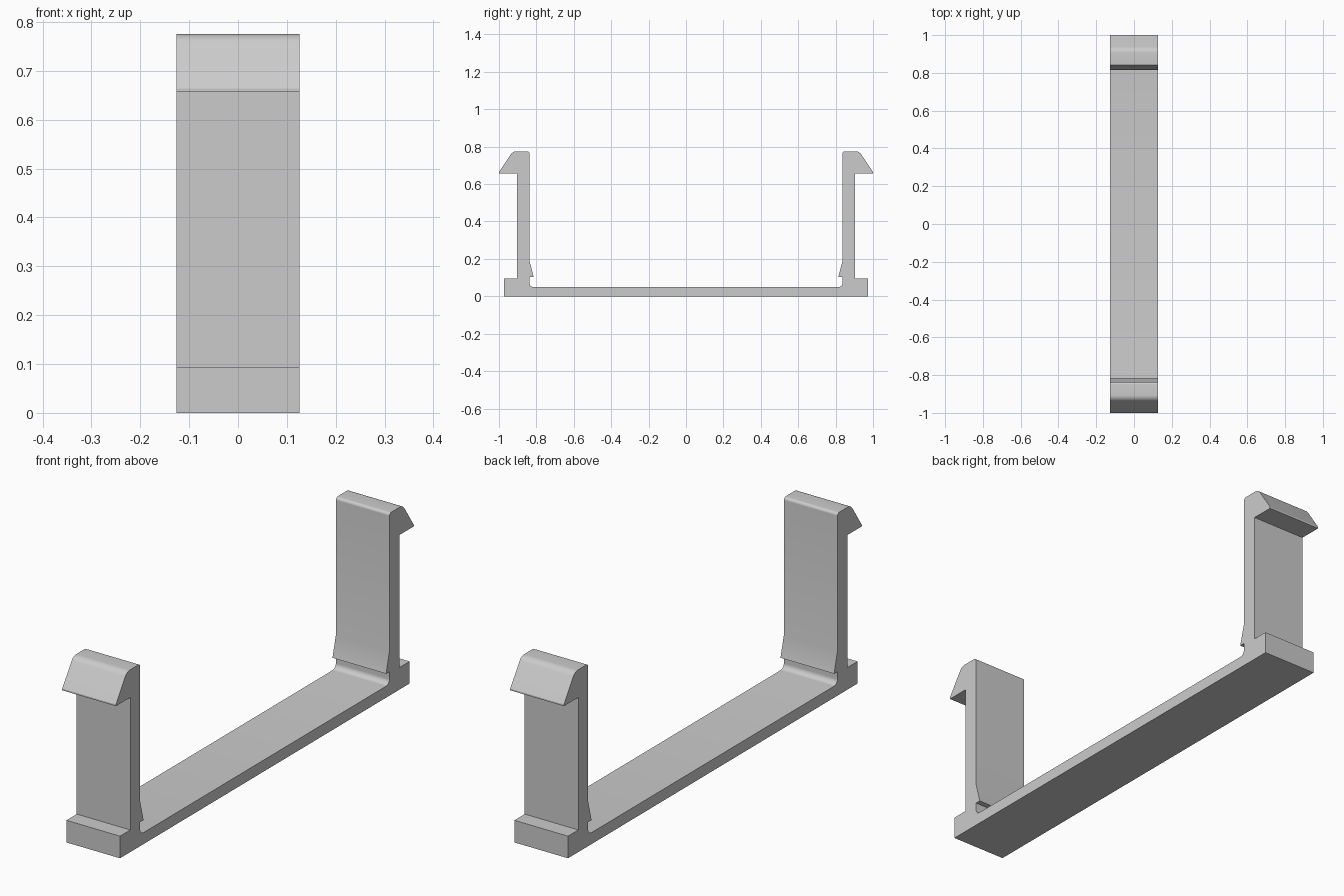
import bpy
import bmesh
import math
from mathutils import Vector

WIDTH = 0.252

cube = bpy.data.objects.get("Cube")
if cube:
    bpy.data.objects.remove(cube, do_unlink=True)


def rounded(points, steps=6):
    """Replace every corner that has a radius with an arc of points."""
    result = []
    for i, (y, z, radius) in enumerate(points):
        corner = Vector((y, z))
        if not radius:
            result.append(corner)
            continue
        to_prev = (Vector(points[i - 1][:2]) - corner).normalized()
        to_next = (Vector(points[i + 1][:2]) - corner).normalized()
        half = to_prev.angle(to_next) / 2
        centre = corner + (to_prev + to_next).normalized() * (radius / math.sin(half))
        start = corner + to_prev * (radius / math.tan(half)) - centre
        end = corner + to_next * (radius / math.tan(half)) - centre
        for k in range(steps + 1):
            result.append(centre + start.lerp(end, k / steps).normalized() * radius)
    return result


# Back half of the clip outline: (y, z, corner radius)
half_outline = rounded([
    (0.972, 0, 0), (0.972, 0.094, 0),         # foot
    (0.903, 0.094, 0), (0.903, 0.657, 0),     # outer side of the arm
    (1.0, 0.657, 0), (1.0, 0.664, 0),         # hook tip
    (0.926, 0.775, 0.036),                    # hook slope and top
    (0.837, 0.775, 0.012),
    (0.837, 0.19, 0),                         # inner side of the arm
    (0.814, 0.102, 0), (0.837, 0.102, 0),     # retaining wedge
    (0.837, 0.049, 0.022), (0.7, 0.049, 0),   # fillet into the floor
])[:-1]
outline = half_outline + [Vector((-p.x, p.y)) for p in reversed(half_outline)]

# Extrude the outline across the width
bm = bmesh.new()
verts = [bm.verts.new((-WIDTH / 2, p.x, p.y)) for p in outline]
side = bm.faces.new(verts)
extruded = bmesh.ops.extrude_face_region(bm, geom=[side])["geom"]
bmesh.ops.translate(bm, vec=(WIDTH, 0, 0),
                    verts=[v for v in extruded if isinstance(v, bmesh.types.BMVert)])
bmesh.ops.recalc_face_normals(bm, faces=bm.faces)
mesh = bpy.data.meshes.new("clip_bracket")
bm.to_mesh(mesh)
bm.free()

grey = bpy.data.materials.new("plain grey")
grey.use_nodes = True
colour = (0.6, 0.6, 0.6, 1)
grey.diffuse_color = colour
grey.node_tree.nodes["Principled BSDF"].inputs["Base Color"].default_value = colour
mesh.materials.append(grey)

clip = bpy.data.objects.new("clip_bracket", mesh)
bpy.context.collection.objects.link(clip)
bpy.ops.object.select_all(action="DESELECT")
clip.select_set(True)
bpy.context.view_layer.objects.active = clip
bpy.ops.object.shade_smooth_by_angle(angle=math.radians(25))
